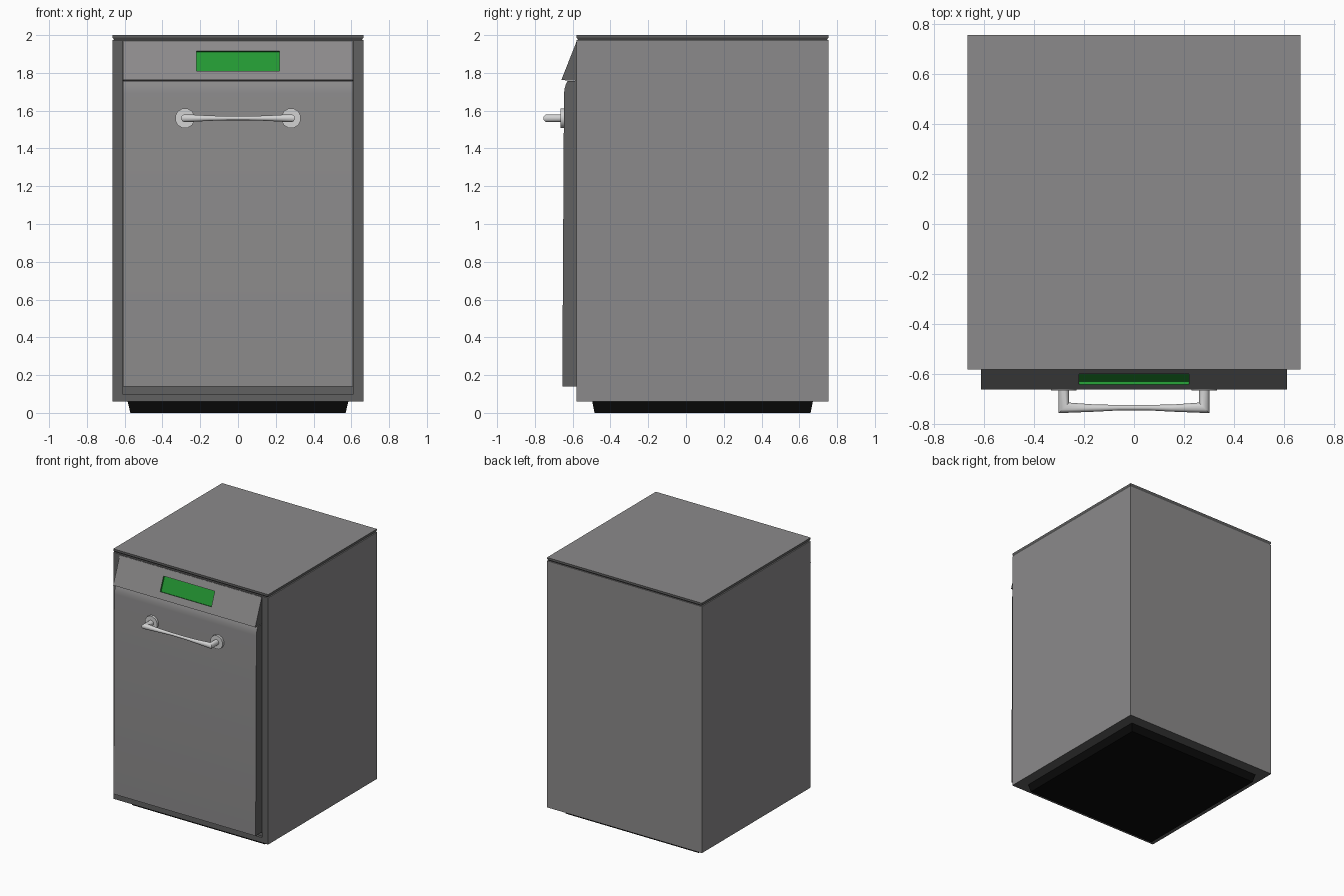
import bpy, bmesh, math
from mathutils import Vector

if "Cube" in bpy.data.objects:
    bpy.data.objects.remove(bpy.data.objects["Cube"])


def material(name, rgb):
    m = bpy.data.materials.new(name)
    m.diffuse_color = (*rgb, 1)
    m.use_nodes = True
    m.node_tree.nodes["Principled BSDF"].inputs["Base Color"].default_value = m.diffuse_color
    return m


GREY = material("steel grey", (0.26, 0.255, 0.257))
DARK = material("dark grey", (0.12, 0.12, 0.12))
BLACK = material("black", (0.003, 0.003, 0.003))
GREEN = material("display green", (0.017, 0.31, 0.033))
WHITE = material("pale metal", (0.65, 0.65, 0.65))


def finish(bm, name, mats, smooth=False):
    bmesh.ops.recalc_face_normals(bm, faces=bm.faces)
    me = bpy.data.meshes.new(name)
    bm.to_mesh(me)
    bm.free()
    ob = bpy.data.objects.new(name, me)
    bpy.context.collection.objects.link(ob)
    for m in mats:
        me.materials.append(m)
    if smooth:
        bpy.ops.object.select_all(action='DESELECT')
        ob.select_set(True)
        bpy.context.view_layer.objects.active = ob
        bpy.ops.object.shade_smooth_by_angle(angle=math.radians(35))
    return ob


def skin(bm, rings):
    """Join vertex rings into a capped tube."""
    rings = [[bm.verts.new(p) for p in r] for r in rings]
    n = len(rings[0])
    for a, b in zip(rings, rings[1:]):
        for i in range(n):
            bm.faces.new((a[i], a[(i + 1) % n], b[(i + 1) % n], b[i]))
    bm.faces.new(rings[0])
    bm.faces.new(rings[-1])
    bmesh.ops.recalc_face_normals(bm, faces=bm.faces)


def rect(hx, hy, z, cy=0.0875):
    return [(-hx, cy - hy, z), (hx, cy - hy, z), (hx, cy + hy, z), (-hx, cy + hy, z)]


def profile(pts, xs):
    return [[(x, y, z) for y, z in pts] for x in xs]


def colour(bm, rule):
    bm.normal_update()
    for f in bm.faces:
        f.material_index = rule(f)


# Plinth, slightly tapered
bm = bmesh.new()
skin(bm, [rect(0.57, 0.572, 0), rect(0.584, 0.584, 0.06)])
finish(bm, "plinth", [BLACK])

# Cabinet with a shallow opening in its dark front
bm = bmesh.new()
skin(bm, [rect(0.665, 0.6675, 0.06), rect(0.665, 0.6675, 1.974)])
colour(bm, lambda f: int(f.normal.y < -0.5 or f.normal.z < -0.5))
front = next(f for f in bm.faces if f.normal.y < -0.5)
bmesh.ops.inset_individual(bm, faces=[front], thickness=0.04)
for v in front.verts:
    v.co.x = math.copysign(0.612, v.co.x)
    v.co.z = 1.966 if v.co.z > 1 else 0.1
ret = bmesh.ops.extrude_discrete_faces(bm, faces=[front])
for v in ret["faces"][0].verts:
    v.co.y += 0.02
for f in bm.faces:
    if f.calc_center_median().y < -0.5 and abs(f.normal.x) < 0.99:
        f.material_index = 1
finish(bm, "cabinet", [GREY, DARK])

# Worktop with an undercut dark edge
bm = bmesh.new()
skin(bm, [rect(0.656, 0.6585, 1.974), rect(0.665, 0.6675, 1.988), rect(0.665, 0.6675, 2.0)])
colour(bm, lambda f: int(f.normal.z < 0.5))
finish(bm, "worktop", [GREY, DARK])

# Door: side profile with a rounded top edge
bm = bmesh.new()
pts = [(-0.56, 0.14), (-0.655, 0.14), (-0.646, 1.69), (-0.643, 1.715),
       (-0.637, 1.737), (-0.628, 1.756), (-0.56, 1.756)]
skin(bm, profile(pts, (-0.61, 0.61)))
colour(bm, lambda f: int(abs(f.normal.x) > 0.5 or f.normal.z < -0.5))
finish(bm, "door", [GREY, DARK], True)

# Control panel: sloping wedge with a recessed display
bm = bmesh.new()


def slope(z):
    return -0.58 - 0.08 * (1.965 - z) / 0.203


pts = [(-0.56, 1.965)] + [(slope(z), z) for z in (1.965, 1.915, 1.81, 1.762)] + [(-0.56, 1.757)]
skin(bm, profile(pts, (-0.61, -0.22, 0.22, 0.61)))
colour(bm, lambda f: int(abs(f.normal.x) > 0.5))
face = next(f for f in bm.faces if abs(f.calc_center_median().x) < 0.1
            and f.normal.y < -0.5 and 1.82 < f.calc_center_median().z < 1.9)
inward = face.normal * -0.014
face.material_index = 2
screen = bmesh.ops.extrude_discrete_faces(bm, faces=[face])["faces"][0]
# walls appear between the old rim and the moved display face
rim_edges = list(screen.edges)
holes = [e for e in rim_edges if len(e.link_faces) == 1]
if holes:
    old = {tuple(round(c, 5) for c in v.co): v for v in bm.verts if v not in screen.verts[:]}
    for e in holes:
        a, b = e.verts
        oa, ob_ = (old[tuple(round(c, 5) for c in v.co)] for v in (a, b))
        w = bm.faces.new((a, b, ob_, oa))
        w.material_index = 2
for v in screen.verts:
    v.co += inward
finish(bm, "control_panel", [GREY, DARK, GREEN])

# Handle: mitred round bar that thins toward its middle
N = 16
half = [((-0.28, -0.65), (-1, 0), 0.021), ((-0.28, -0.734), (-1, -1), 0.021),
        ((-0.15, -0.735), (0, -1), 0.014), ((-0.06, -0.733), (0, -1), 0.011)]
path = half + [((-c[0], c[1]), (-u[0], u[1]), r) for c, u, r in reversed(half)]
rings = []
for c, u, r in path:
    rings.append([Vector((c[0], c[1], 1.56)) + r * (Vector((u[0], u[1], 0)) * math.cos(t)
                  + Vector((0, 0, math.sin(t)))) for t in (2 * math.pi * i / N for i in range(N))])
bm = bmesh.new()
skin(bm, rings)
finish(bm, "handle", [WHITE], True)

# Round mounting plates behind the handle
for side, s in (("left", -1), ("right", 1)):
    bm = bmesh.new()
    skin(bm, [[(s * 0.281 + 0.053 * math.cos(t), y, 1.56 + 0.053 * math.sin(t))
               for t in (2 * math.pi * (i + 0.5) / 12 for i in range(12))] for y in (-0.644, -0.665)])
    finish(bm, side + "_handle_plate", [WHITE], True)
